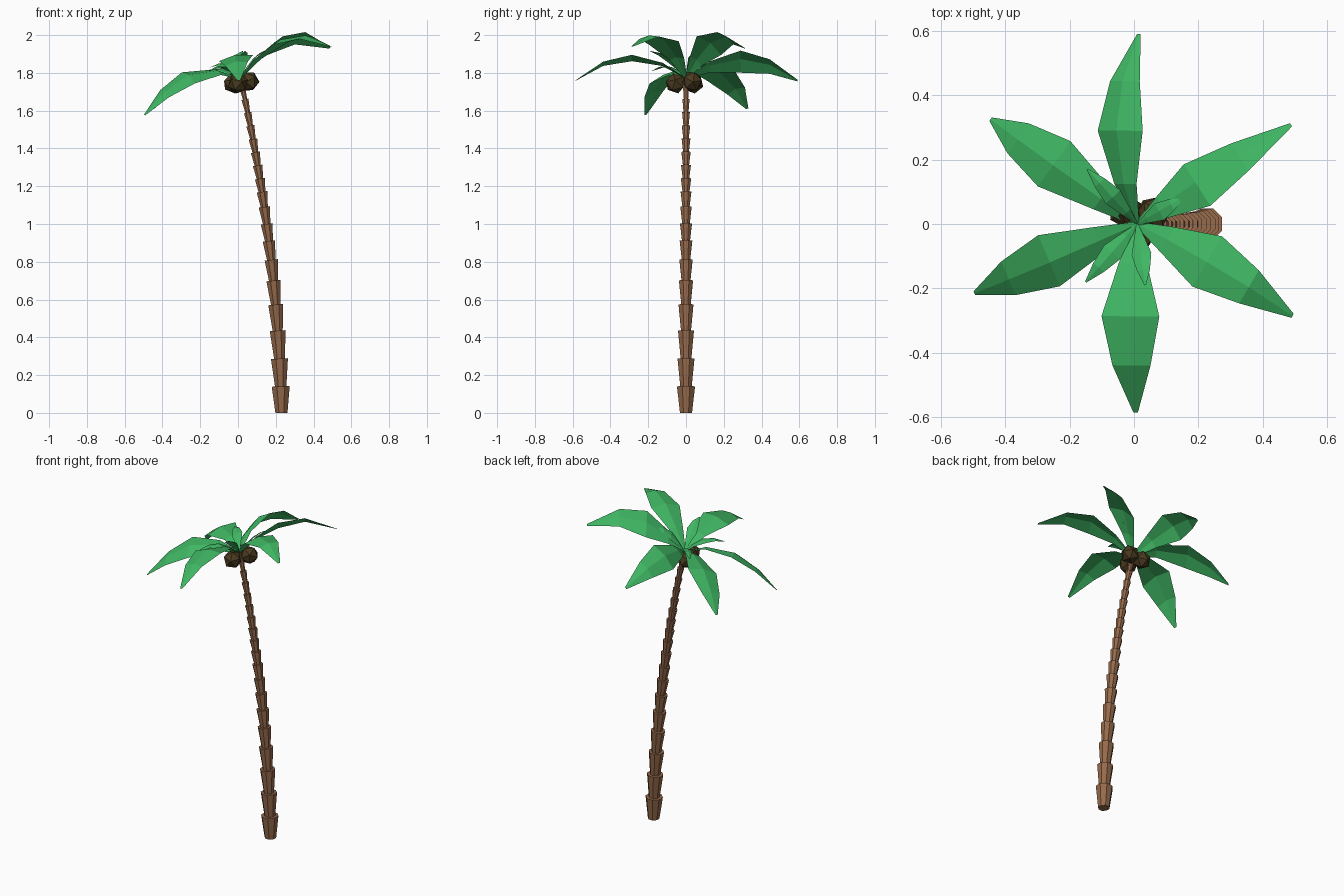
import bpy, bmesh, math
from mathutils import Vector, Matrix

if "Cube" in bpy.data.objects:
    bpy.data.objects.remove(bpy.data.objects["Cube"])


def material(name, color):
    m = bpy.data.materials.new(name)
    m.diffuse_color = (*color, 1)
    m.use_nodes = True
    m.node_tree.nodes["Principled BSDF"].inputs["Base Color"].default_value = m.diffuse_color
    return m


BARK = material("bark brown", (0.305, 0.145, 0.072))
LEAF = material("leaf green", (0.050, 0.47, 0.125))
NUT = material("coconut brown", (0.068, 0.044, 0.014))


def finish(bm, name, mat):
    me = bpy.data.meshes.new(name)
    bm.to_mesh(me)
    bm.free()
    me.materials.append(mat)
    ob = bpy.data.objects.new(name, me)
    bpy.context.collection.objects.link(ob)
    return ob


# Trunk: flared segments stacked along a leaning curve
def trunk_point(z):
    return Vector((0.23 - 0.02 * z - 0.058 * z * z, 0, z))


levels = [0, .14, .287, .435, .573, .70, .81, .91, 1.0, 1.09, 1.17, 1.24,
          1.31, 1.38, 1.45, 1.52, 1.59, 1.66, 1.75]
SIDES = 8
bm = bmesh.new()
for z0, z1 in zip(levels, levels[1:]):
    top_r = 0.0545 - 0.0205 * z1
    rings = []
    for z, r in ((z0, top_r * 0.67), (z1, top_r)):
        slope = -0.02 - 0.116 * z if z > 0 else 0
        tilt = Matrix.Rotation(math.atan(slope), 3, 'Y')
        ring = []
        for i in range(SIDES):
            a = math.tau * (i + 0.5) / SIDES
            p = Vector((r * math.cos(a), r * math.sin(a), 0))
            ring.append(bm.verts.new(trunk_point(z) + tilt @ p))
        rings.append(ring)
    for i in range(SIDES):
        j = (i + 1) % SIDES
        bm.faces.new((rings[0][i], rings[0][j], rings[1][j], rings[1][i]))
    bm.faces.new(rings[0][::-1])
    bm.faces.new(rings[1])
finish(bm, "trunk", BARK)


# Fronds: creased, arching leaf blades radiating from the crown
CROWN = Vector((0.01, 0, 1.77))


def frond(name, tip, mid_t, mid_z, roll, bow=0, width=1.0):
    """mid_t is where along its length the blade is widest."""
    tip = Vector(tip)
    flat = Vector((tip.x - CROWN.x, tip.y - CROWN.y, 0))
    left = Vector((-flat.y, flat.x, 0)).normalized()
    roll = math.radians(roll)
    across = left * math.cos(roll) + Vector((0, 0, math.sin(roll)))
    up = Vector((0, 0, math.cos(roll))) - left * math.sin(roll)
    rise, end = mid_z - CROWN.z, tip.z - CROWN.z
    b = (end - rise / mid_t) / (1 - mid_t)   # arch through crown, middle, tip
    a = end - b
    stations = ((0, .008), (mid_t * .43, .045), (mid_t, .091),
                (.75 + .8 * (mid_t - .49), .060), (1, .007))
    bm = bmesh.new()
    rows = []
    for t, w in stations:
        w *= width
        c = CROWN + flat * t + left * bow * 4 * t * (1 - t)
        c.z += a * t + b * t * t
        rows.append([bm.verts.new(p) for p in
                     (c + across * w - up * w * .08, c + up * w * .12,
                      c - across * w - up * w * .08)])
    for r0, r1 in zip(rows, rows[1:]):
        for k in (0, 1):
            bm.faces.new((r0[k], r0[k + 1], r1[k + 1], r1[k]))
    finish(bm, name, LEAF)


large = [  # tip, widest fraction, height there, roll, sideways bow
    ((.015, .59, 1.76), .49, 1.865, -40, .06),
    ((.487, .308, 1.933), .39, 1.95, -33, .005),
    ((.492, -.285, 1.94), .44, 1.965, 6, .01),
    ((.005, -.585, 1.76), .49, 1.885, 10, -.02),
    ((-.495, -.215, 1.577), .54, 1.78, -19, 0),
    ((-.445, .325, 1.61), .57, 1.79, -18, 0),
]
for i, spec in enumerate(large):
    frond(f"large_frond_{i + 1}", *spec)

small = [
    ((-.145, .17, 1.83), .49, 1.84, -20),
    ((.15, .08, 1.92), .49, 1.87, -25),
    ((.035, -.19, 1.915), .49, 1.87, 20),
    ((-.15, -.18, 1.81), .49, 1.83, 0),
]
for i, spec in enumerate(small):
    frond(f"small_frond_{i + 1}", *spec, width=.36)

# Coconuts clustered under the crown
for i, (p, turn) in enumerate((((.0, -.055, 1.745), .3), ((.058, .032, 1.755), 1.2),
                               ((-.025, .038, 1.745), 2.1))):
    bm = bmesh.new()
    bmesh.ops.create_icosphere(bm, subdivisions=1, radius=.056,
                               matrix=Matrix.Translation(p) @ Matrix.Rotation(turn, 4, (1, .5, .3)))
    finish(bm, f"coconut_{i + 1}", NUT)
